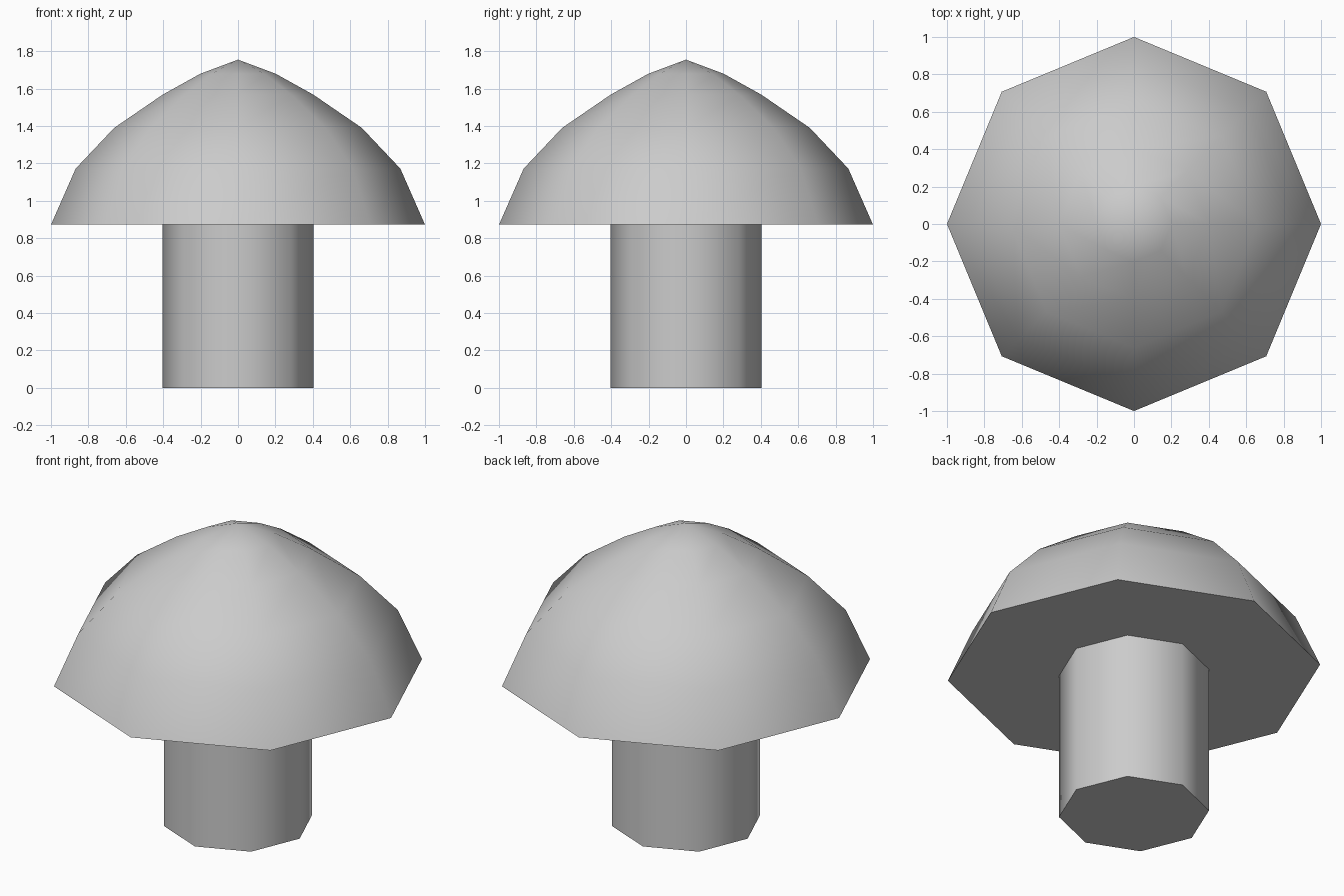
import bpy, bmesh
from math import cos, sin, pi, radians

if "Cube" in bpy.data.objects:
    bpy.data.objects.remove(bpy.data.objects["Cube"])

SIDES = 8


def lathe(name, profile, tip=None):
    """Closed eight-sided turned solid from (radius, z) rings, with an optional pointed top."""
    bm = bmesh.new()
    rings = [[bm.verts.new((r * cos(2 * pi * i / SIDES), r * sin(2 * pi * i / SIDES), z))
              for i in range(SIDES)] for r, z in profile]
    bm.faces.new(rings[0][::-1])
    for a, b in zip(rings, rings[1:]):
        for i in range(SIDES):
            j = (i + 1) % SIDES
            bm.faces.new((a[i], a[j], b[j], b[i]))
    top = rings[-1]
    if tip is None:
        bm.faces.new(top)
    else:
        apex = bm.verts.new((0, 0, tip))
        for i in range(SIDES):
            bm.faces.new((top[i], top[(i + 1) % SIDES], apex))
    mesh = bpy.data.meshes.new(name)
    bm.to_mesh(mesh)
    bm.free()
    obj = bpy.data.objects.new(name, mesh)
    bpy.context.collection.objects.link(obj)
    bpy.ops.object.select_all(action='DESELECT')
    obj.select_set(True)
    bpy.context.view_layer.objects.active = obj
    bpy.ops.object.shade_smooth_by_angle(angle=radians(60))
    return obj


# Straight stem
lathe("stem", [(0.403, 0), (0.403, 0.872)])

# Domed cap with a flat underside
lathe("cap", [(1.0, 0.872), (0.868, 1.172), (0.662, 1.39), (0.402, 1.568), (0.202, 1.679)], tip=1.755)
